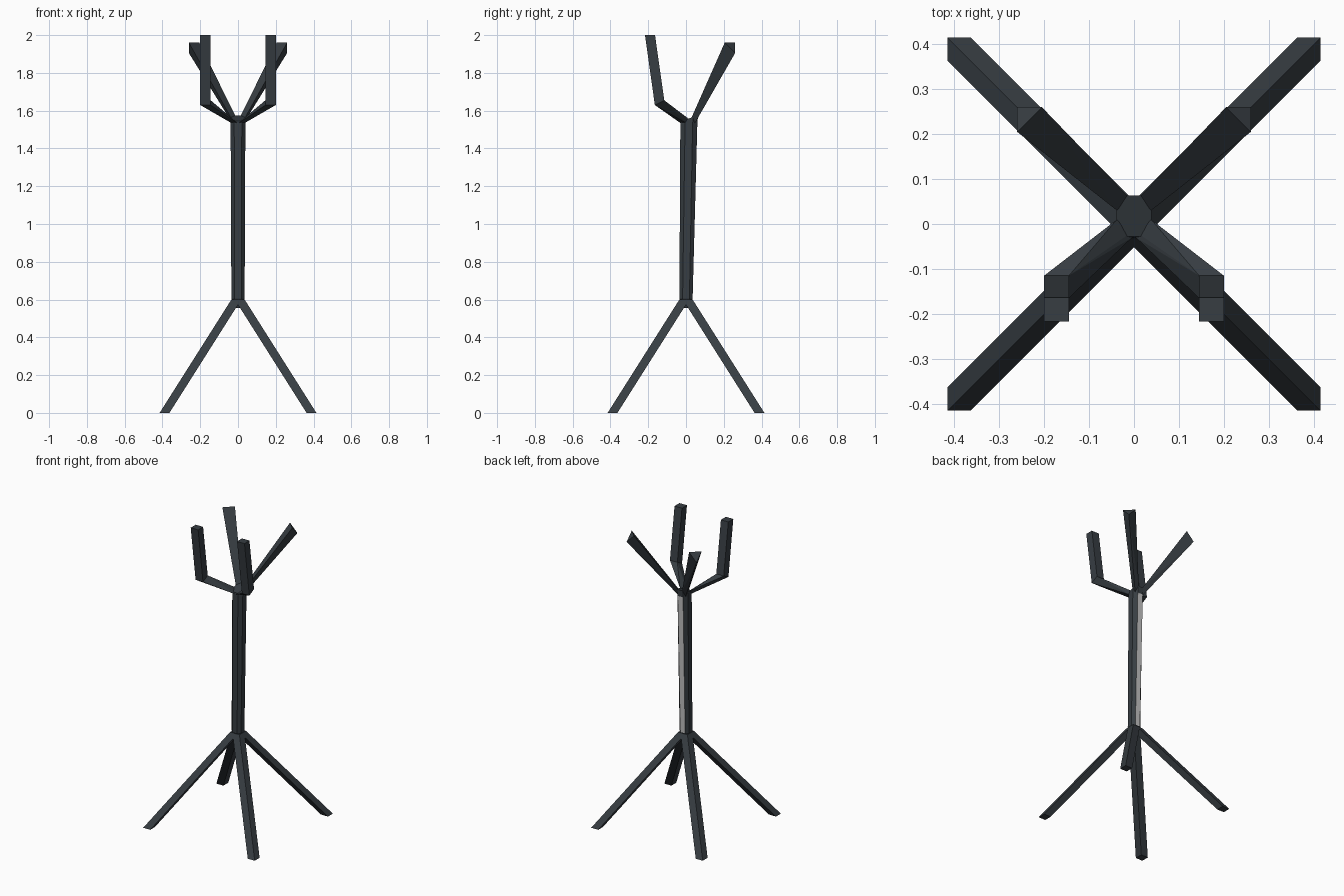
import bpy, bmesh

if "Cube" in bpy.data.objects:
    bpy.data.objects.remove(bpy.data.objects["Cube"])


def material(name, rgb):
    m = bpy.data.materials.new(name)
    m.diffuse_color = (*rgb, 1)
    m.use_nodes = True
    m.node_tree.nodes["Principled BSDF"].inputs["Base Color"].default_value = m.diffuse_color
    return m


dark = material("charcoal", (0.038, 0.047, 0.055))
light = material("light grey", (0.55, 0.55, 0.55))


def finish(name, bm, mats):
    bmesh.ops.recalc_face_normals(bm, faces=bm.faces)
    me = bpy.data.meshes.new(name)
    bm.to_mesh(me)
    bm.free()
    for m in mats:
        me.materials.append(m)
    ob = bpy.data.objects.new(name, me)
    bpy.context.collection.objects.link(ob)
    return ob


def hull(name, pts, sx=1, sy=1):
    """Faceted bar as the convex hull of its two end sections."""
    bm = bmesh.new()
    for x, y, z in pts:
        bm.verts.new((x * sx, y * sy, z))
    r = bmesh.ops.convex_hull(bm, input=bm.verts)
    junk = {v for v in r["geom_interior"] + r["geom_unused"]
            if isinstance(v, bmesh.types.BMVert)}
    bmesh.ops.delete(bm, geom=list(junk), context='VERTS')
    return finish(name, bm, [dark])


def square(c, h, z):
    return [(c + i * h, c + j * h, z) for i in (-1, 1) for j in (-1, 1)]


# Octagonal column that widens towards the back, with a pale back strip
bm = bmesh.new()
rings = []
# half width, front y, back y, half flat, z, rise to the back
for w, y0, y1, f, z, rise in ((0.012, -0.012, 0.012, 0.006, 0.555, 0),
                              (0.035, -0.035, 0.035, 0.018, 0.605, 0),
                              (0.039, -0.030, 0.060, 0.020, 1.530, 0),
                              (0.039, -0.028, 0.064, 0.020, 1.545, 0.03)):
    c = (y0 + y1) / 2
    outline = [(-f, y0), (f, y0), (w, c - f), (w, c + f),
               (f, y1), (-f, y1), (-w, c + f), (-w, c - f)]
    rings.append([bm.verts.new((x, y, z + rise * (y - y0) / (y1 - y0)))
                  for x, y in outline])
for k, (a, b) in enumerate(zip(rings, rings[1:])):
    for i in range(8):
        j = (i + 1) % 8
        face = bm.faces.new((a[i], a[j], b[j], b[i]))
        if k == 1 and i == 4:
            face.material_index = 1
bm.faces.new(rings[0])
bm.faces.new(rings[-1])
finish("column", bm, [dark, light])

# Four splayed legs
for sx in (-1, 1):
    for sy in (-1, 1):
        side = ("left" if sx < 0 else "right")
        end = ("front" if sy < 0 else "back")
        hull(f"{end}_{side}_leg",
             square(0.389, 0.026, 0) + square(0.009, 0.026, 0.6), sx, sy)

elbow = [(0.145, -0.165, 1.63), (0.2, -0.165, 1.63),
         (0.2, -0.115, 1.655), (0.145, -0.115, 1.655)]
for sx, side in ((-1, "left"), (1, "right")):
    # Straight back arm
    hull(f"back_{side}_arm",
         [(0.205, 0.26, 1.96), (0.26, 0.205, 1.96), (0.26, 0.26, 1.905),
          (0.012, 0.060, 1.568), (0.038, 0.030, 1.565), (0.028, 0.045, 1.53)], sx)
    # Front arm with an upright hook
    hull(f"front_{side}_arm",
         elbow + [(0.004, -0.03, 1.535), (0.036, 0.0, 1.535),
                  (0.018, -0.027, 1.548), (0.038, 0.01, 1.56)], sx)
    hull(f"front_{side}_hook",
         elbow + [(x, y, 2.0) for x in (0.145, 0.2) for y in (-0.217, -0.164)], sx)
